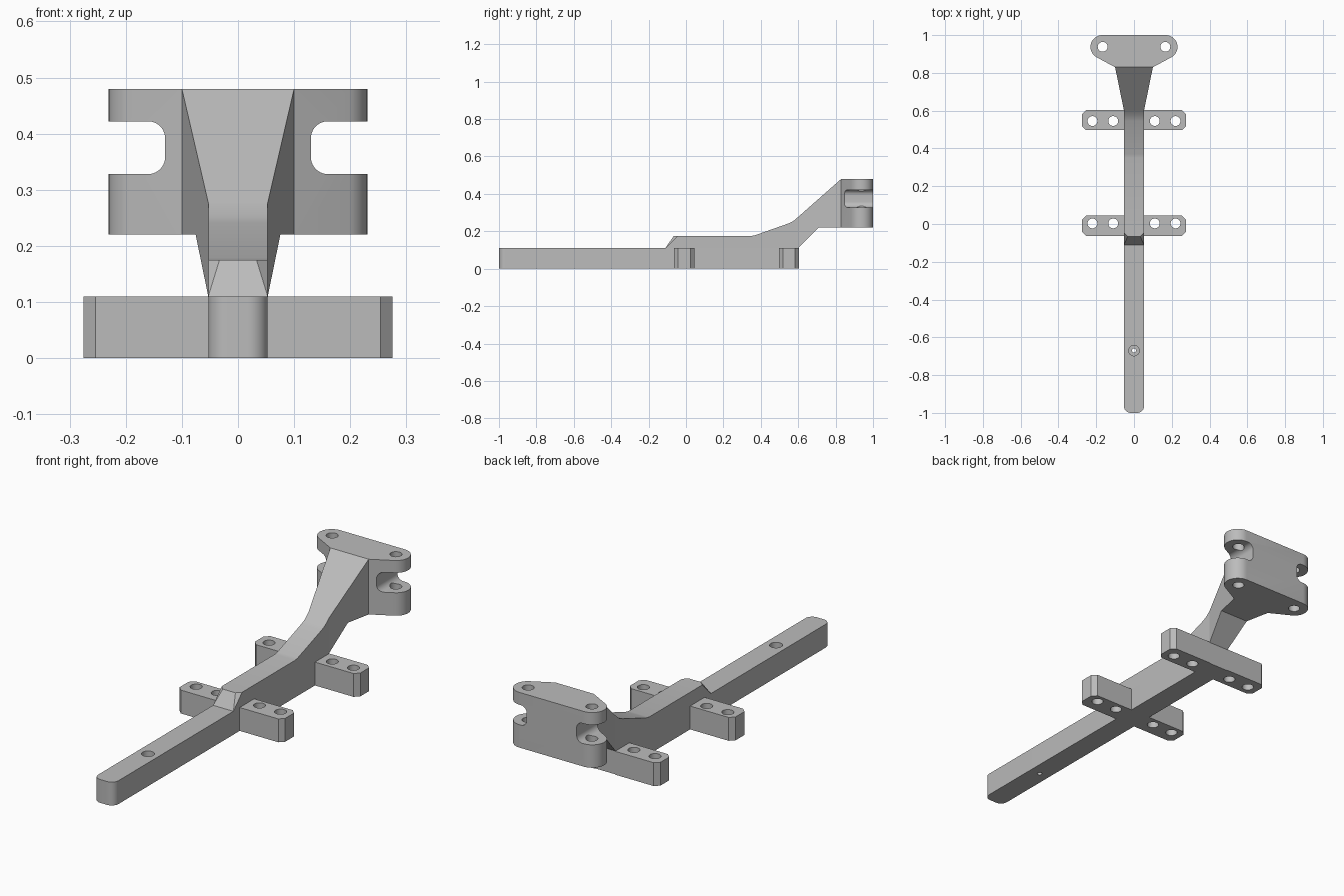
import bpy
import bmesh
from math import cos, sin, radians, pi

cube = bpy.data.objects.get("Cube")
if cube:
    bpy.data.objects.remove(cube, do_unlink=True)

grey = bpy.data.materials.new("plain_grey")
grey.use_nodes = True
grey.diffuse_color = (0.5, 0.5, 0.5, 1)
grey.node_tree.nodes["Principled BSDF"].inputs["Base Color"].default_value = (0.5, 0.5, 0.5, 1)

parts = []
HALF = 0.053      # half width of the beam
BAR_TOP = 0.11    # height of the beam and the side lugs


def finish(name, bm):
    bmesh.ops.recalc_face_normals(bm, faces=bm.faces)
    mesh = bpy.data.meshes.new(name)
    bm.to_mesh(mesh)
    bm.free()
    ob = bpy.data.objects.new(name, mesh)
    bpy.context.collection.objects.link(ob)
    return ob


def part(name, bm):
    ob = finish(name, bm)
    ob.data.materials.append(grey)
    parts.append(ob)
    return ob


def prism(outline, axis, lo, hi):
    """Extrude a closed outline along an axis."""
    place = {"x": lambda a, b, h: (h, a, b),
             "y": lambda a, b, h: (a, h, b),
             "z": lambda a, b, h: (a, b, h)}[axis]
    bm = bmesh.new()
    ends = [[bm.verts.new(place(a, b, h)) for a, b in outline] for h in (lo, hi)]
    for ring in ends:
        bm.faces.new(ring)
    n = len(outline)
    for i in range(n):
        j = (i + 1) % n
        bm.faces.new((ends[0][i], ends[0][j], ends[1][j], ends[1][i]))
    return bm


def hull(points):
    bm = bmesh.new()
    for p in points:
        bm.verts.new(p)
    bmesh.ops.convex_hull(bm, input=bm.verts)
    bmesh.ops.dissolve_limit(bm, angle_limit=radians(1), verts=bm.verts, edges=bm.edges)
    return bm


def arc(cx, cy, r, start, end, steps=10):
    angles = [radians(start + (end - start) * i / steps) for i in range(steps + 1)]
    return [(cx + r * cos(a), cy + r * sin(a)) for a in angles]


def mirrored(points):
    """Close a right-hand outline with its reflection in x = 0."""
    return points + [(-a, b) for a, b in reversed(points)]


def cut(ob, bm):
    cutter = finish("cutter", bm)
    cutter.hide_render = True
    mod = ob.modifiers.new("cut", "BOOLEAN")
    mod.operation = "DIFFERENCE"
    mod.solver = "EXACT"
    mod.object = cutter
    bpy.context.view_layer.objects.active = ob
    bpy.ops.object.modifier_apply(modifier=mod.name)
    bpy.data.objects.remove(cutter, do_unlink=True)


def drill(ob, x, y, r, lo, hi):
    circle = [(x + r * cos(2 * pi * i / 32), y + r * sin(2 * pi * i / 32)) for i in range(32)]
    cut(ob, prism(circle, "z", lo, hi))


# Long beam with a rounded front end and a counterbored hole
r = 0.035
beam = part("beam", prism(mirrored(arc(HALF - r, -1 + r, r, -90, 0) + [(HALF, 0.6)]),
                          "z", 0, BAR_TOP))
drill(beam, 0, -0.67, 0.028, 0.05, 0.2)
drill(beam, 0, -0.67, 0.011, -0.1, 0.2)

# Raised spine that climbs towards the neck
spine = [(-0.045, BAR_TOP), (-0.045, 0.175), (0.35, 0.175), (0.37, 0.179),
         (0.545, 0.241), (0.572, 0.253), (0.6, 0.277), (0.6, BAR_TOP)]
part("raised_spine", prism(spine, "x", -HALF, HALF))

# Sloped nose with a chamfered lip
nose = []
for s in (-1, 1):
    nose += [(s * HALF, -0.11, BAR_TOP), (s * HALF, -0.045, BAR_TOP)]
    for z in (0.155, 0.175):
        nose += [(s * 0.033, -0.066, z), (s * HALF, -0.045, z)]
part("spine_nose", hull(nose))

# Neck flaring out to the clamp head
neck = prism([(0.6, BAR_TOP), (0.6, 0.277), (0.83, 0.48), (0.83, 0.22), (0.71, 0.22)],
             "x", -1, 1)
for v in neck.verts:
    v.co.x *= HALF + (0.1 - HALF) * (v.co.y - 0.6) / 0.23
part("flared_neck", neck)

# Clamp head with two rounded lobes
lobe_x, lobe_y, lobe_r = 0.168, 0.9375, 0.0625
head = part("clamp_head", prism(
    mirrored([(0.1, 0.83)] + arc(lobe_x, lobe_y, lobe_r, -61.5, 90, 20)),
    "z", 0.22, 0.48))
for s in (-1, 1):
    slot = [(0.3, 0.422)] + arc(0.16, 0.392, 0.03, 90, 180) \
        + arc(0.16, 0.358, 0.03, 180, 270) + [(0.3, 0.328)]
    cut(head, prism([(s * a, b) for a, b in slot], "y", 0.7, 1.1))
    drill(head, s * 0.166, 0.938, 0.026, 0.1, 0.6)

# Two pairs of drilled side lugs with chamfered outer corners
c = 0.021
for place, y0, y1 in (("front", -0.063, 0.045), ("rear", 0.497, 0.603)):
    for side, s in (("right", -1), ("left", 1)):
        outline = [(HALF - 0.001, y0), (0.275 - c, y0), (0.275, y0 + c),
                   (0.275, y1 - c), (0.275 - c, y1), (HALF - 0.001, y1)]
        lug = part(f"{place}_{side}_lug",
                   prism([(s * a, b) for a, b in outline], "z", 0, BAR_TOP))
        for x in (0.11, 0.22):
            drill(lug, s * x, 0.003 if place == "front" else 0.545, 0.026, -0.1, 0.2)

# Smooth the rounded surfaces and keep the edges crisp
bpy.ops.object.select_all(action="DESELECT")
for ob in parts:
    ob.select_set(True)
bpy.context.view_layer.objects.active = parts[0]
bpy.ops.object.shade_smooth_by_angle(angle=radians(25))
